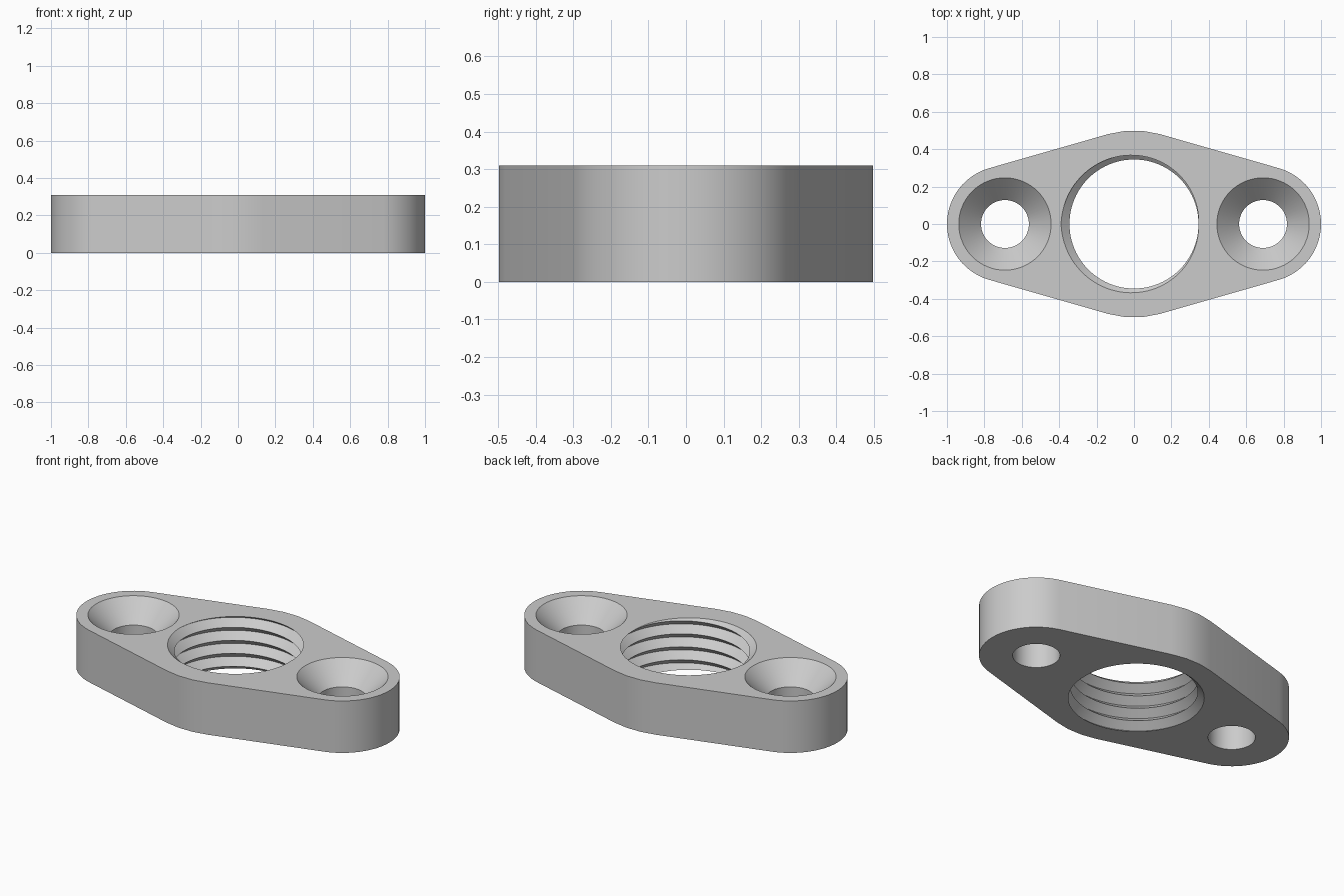
import bpy
import bmesh
from math import sin, cos, acos, pi, tau, floor

HEIGHT = 0.31
HUB_R, END_R, END_X = 0.5, 0.31, 0.69
SINK_R, BOLT_R, SINK_DEPTH = 0.247, 0.128, 0.12
CREST_R, ROOT_R, PITCH = 0.345, 0.39, 0.0775
STEPS = 96

cube = bpy.data.objects.get("Cube")
if cube:
    bpy.data.objects.remove(cube, do_unlink=True)

grey = bpy.data.materials.new("plain grey")
grey.use_nodes = True
colour = (0.6, 0.6, 0.6, 1)
grey.diffuse_color = colour
grey.node_tree.nodes["Principled BSDF"].inputs["Base Color"].default_value = colour

bm = bmesh.new()


def arc(cx, radius, start, end, count):
    """Points along an arc centred on the x axis, both ends included."""
    angles = [start + (end - start) * i / count for i in range(count + 1)]
    return [(cx + radius * cos(a), radius * sin(a)) for a in angles]


def loft(loops):
    """Join closed loops of (points, height) with bands of quads."""
    rings = [[bm.verts.new((x, y, z)) for x, y in pts] for pts, z in loops]
    for low, high in zip(rings, rings[1:]):
        for i in range(len(low)):
            bm.faces.new((low[i - 1], low[i], high[i], high[i - 1]))


# Outer wall: a round hub joined by tangents to two round ends
tangent = acos((HUB_R - END_R) / END_X)
outline = (arc(END_X, END_R, -tangent, tangent, 24)
           + arc(0, HUB_R, tangent, pi - tangent, 3)
           + arc(-END_X, END_R, pi - tangent, pi + tangent, 24)
           + arc(0, HUB_R, pi + tangent, tau - tangent, 3))
loft([(outline, 0), (outline, HEIGHT)])

# Countersunk bolt holes
for side in (-1, 1):
    bore = arc(side * END_X, BOLT_R, 0, tau, 64)[:-1]
    rim = arc(side * END_X, SINK_R, 0, tau, 64)[:-1]
    loft([(bore, 0), (bore, HEIGHT - SINK_DEPTH), (rim, HEIGHT)])


# Threaded centre hole: rows follow the helix and are trimmed at both faces
def thread_vert(row, step):
    turn = step / STEPS
    z = HEIGHT + PITCH * (row / 2 + turn)
    z = min(max(z, 0), HEIGHT)
    phase = (z - HEIGHT) / PITCH - turn
    phase -= floor(phase)
    radius = CREST_R + (ROOT_R - CREST_R) * (1 - abs(2 * phase - 1))
    return bm.verts.new((radius * cos(tau * turn), radius * sin(tau * turn), z))


rows = range(-2 * int(HEIGHT / PITCH + 3), 2)
columns = [[thread_vert(r, s) for r in rows] for s in range(STEPS + 1)]
for a, b in zip(columns, columns[1:]):
    for i in range(len(rows) - 1):
        bm.faces.new((a[i], b[i], b[i + 1], a[i + 1]))
bmesh.ops.remove_doubles(bm, verts=bm.verts[:], dist=0.00005)

# Top and bottom faces, filled around the holes
for level, direction in ((0, -1), (HEIGHT, 1)):
    edges = [e for e in bm.edges if e.is_boundary
             and all(abs(v.co.z - level) < 0.0001 for v in e.verts)]
    bmesh.ops.triangle_fill(bm, edges=edges, use_beauty=True,
                            normal=(0, 0, direction))
bmesh.ops.recalc_face_normals(bm, faces=bm.faces[:])

mesh = bpy.data.meshes.new("flange_plate")
bm.to_mesh(mesh)
bm.free()
mesh.materials.append(grey)
plate = bpy.data.objects.new("flange_plate", mesh)
bpy.context.collection.objects.link(plate)
bpy.ops.object.select_all(action="DESELECT")
plate.select_set(True)
bpy.context.view_layer.objects.active = plate
bpy.ops.object.shade_smooth_by_angle(angle=pi / 6)
